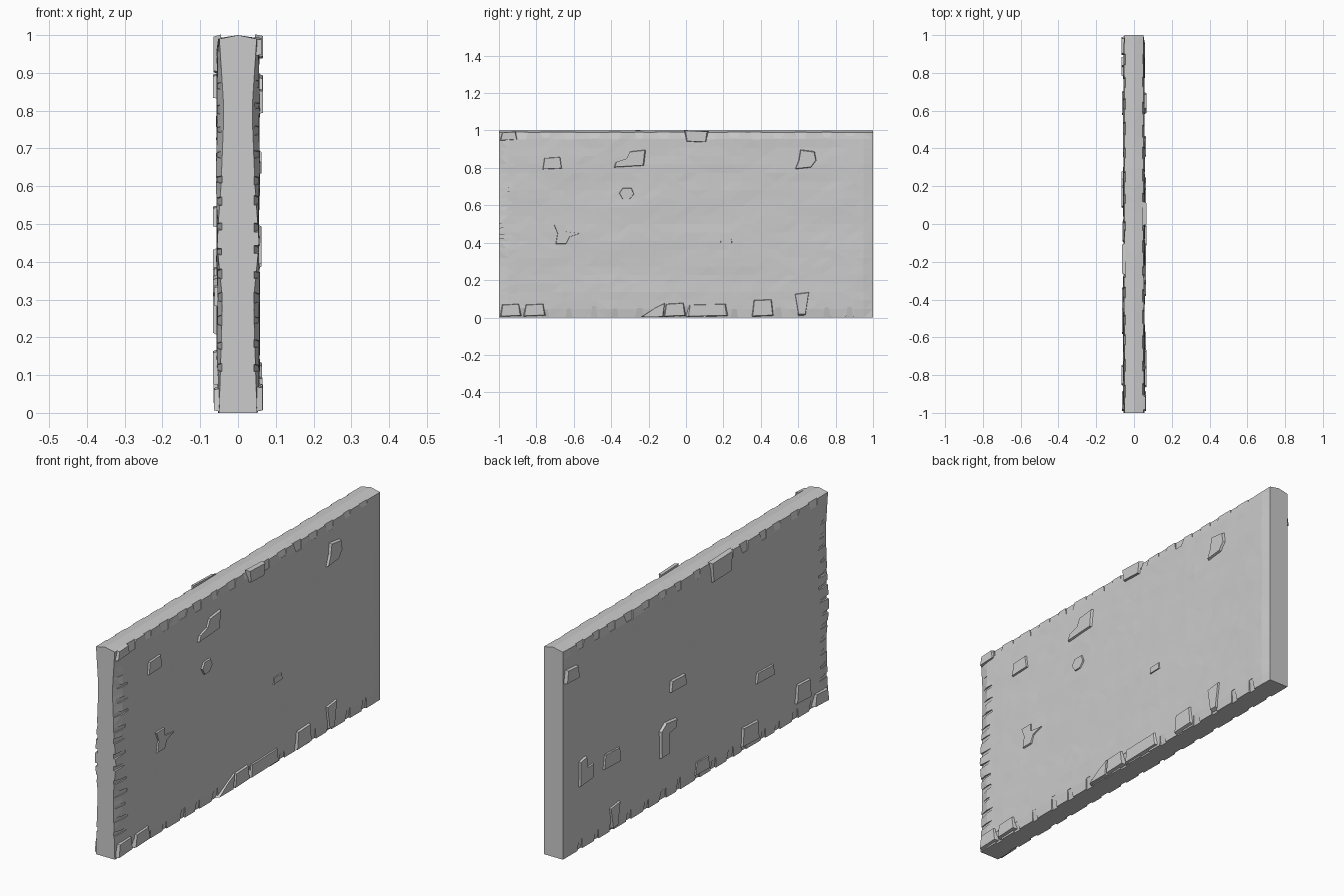
import bpy, bmesh, random
from mathutils import Vector, noise

if "Cube" in bpy.data.objects:
    bpy.data.objects.remove(bpy.data.objects["Cube"])

random.seed(4)


def make_object(name, bm):
    bmesh.ops.recalc_face_normals(bm, faces=bm.faces)
    me = bpy.data.meshes.new(name)
    bm.to_mesh(me)
    bm.free()
    ob = bpy.data.objects.new(name, me)
    bpy.context.collection.objects.link(ob)
    return ob


def lerp_profile(pts, t):
    for (a, va), (b, vb) in zip(pts, pts[1:]):
        if t <= b:
            return va + (vb - va) * (t - a) / (b - a)
    return pts[-1][1]


# Worn half thickness of the slab at its front (-y) end, by height
END = [(0, .05), (.1, .047), (.3, .041), (.45, .056), (.6, .045), (.8, .037), (1, .05)]


def half(y, z, side):
    h = .0555 + .004 * noise.noise(Vector((y * 2.5, z * 9, side * 5.3)))
    h += random.uniform(-.0008, .0008)
    if z > .98 or z < .01:
        h = .051 + .003 * noise.noise(Vector((y * 4, z, side * 3)))
    if y < -.99:
        h = min(h, lerp_profile(END, z))
    elif y > .99:
        h = .05
    return h


# Wall body: cross-section rings lofted along y
ys = [-1, -.95] + [-.9 + i * .06 for i in range(31)] + [.95, 1]
zs = [0, .045] + [.09 + i * .0455 for i in range(19)] + [.955, .99]
bm = bmesh.new()
rings = []
for y in ys:
    dip = .003 * noise.noise(Vector((y * 5, 0, 9)))
    top = lambda z: z + dip if z > .98 else z
    ring = [bm.verts.new((half(y, z, 1), y, top(z))) for z in zs]
    ring.append(bm.verts.new((0, y, 1)))
    ring += [bm.verts.new((-half(y, z, -1), y, top(z))) for z in reversed(zs)]
    rings.append(ring)
for a, b in zip(rings, rings[1:]):
    for i in range(len(a)):
        j = (i + 1) % len(a)
        bm.faces.new((a[i], a[j], b[j], b[i]))
bm.faces.new(rings[0])
bm.faces.new(rings[-1])
bmesh.ops.triangulate(bm, faces=[f for f in bm.faces if len(f.verts) == 4])
wall = make_object("wall_body", bm)

# Wedge-shaped chips cut into the slab borders
cut = bmesh.new()


def chip(side, place, width, length, depth=.013):
    """place(t, d): t along the border, d inwards from it -> (y, z)"""
    vs = []
    for t, d, x in ((-.55, -.01, .054 - depth), (.55, -.01, .054 - depth),
                    (-.3, length, .054), (.3, length, .054)):
        y, z = place(t * width, d)
        vs.append(cut.verts.new((side * x, y, z)))
        vs.append(cut.verts.new((side * .09, y, z)))
    bmesh.ops.convex_hull(cut, input=vs)


for side in (1, -1):
    for i in range(15):
        c = -.875 + i * .125 + random.uniform(-.012, .012)
        chip(side, lambda t, d: (c + t, 1 - d), random.uniform(.05, .08), random.uniform(.035, .05))
        chip(side, lambda t, d: (c + t, d), random.uniform(.03, .06), random.uniform(.04, .065))
    for i in range(13):
        c = .12 + i * .0625 + random.uniform(-.006, .006)
        chip(side, lambda t, d: (-1 + d, c + t), random.uniform(.015, .03), random.uniform(.05, .09))
chips = make_object("chip_cutter", cut)
chips.hide_render = True
chips.hide_set(True)
mod = wall.modifiers.new("chips", 'BOOLEAN')
mod.operation = 'DIFFERENCE'
mod.solver = 'EXACT'
mod.object = chips


# Raised stones: tapered slabs standing slightly proud of the face
def stone(bm, side, pts, height=.064):
    cy = sum(p[0] for p in pts) / len(pts)
    cz = sum(p[1] for p in pts) / len(pts)
    lo = [bm.verts.new((side * .045, y, z)) for y, z in pts]
    hi = [bm.verts.new((side * height, cy + (y - cy) * .88, cz + (z - cz) * .88)) for y, z in pts]
    n = len(pts)
    for i in range(n):
        j = (i + 1) % n
        bm.faces.new((lo[i], lo[j], hi[j], hi[i]))
    bm.faces.new(hi)
    bm.faces.new(lo[::-1])


def block(y0, y1, z0, z1, k=.01):
    return [(y0, z0), (y1, z0 + k * .5), (y1 - k, z1), (y0 + k, z1 - k * .5)]


right = [
    block(-.995, -.88, .003, .075), block(-.87, -.75, .005, .075), block(-.12, .0, .003, .08),
    block(.0, .23, .003, .075), block(.35, .47, .003, .1), block(.0, .11, .94, .997, -.01),
    block(-.995, -.9, .945, .995), block(-.77, -.66, .79, .86), block(.18, .25, .385, .42, .004),
    [(-.24, .003), (-.12, .003), (-.11, .08), (-.17, .05)],
    [(.6, .01), (.64, .01), (.66, .14), (.58, .13)],
    [(-.39, .8), (-.22, .81), (-.21, .9), (-.3, .89), (-.32, .85), (-.38, .83)],
    [(.58, .79), (.67, .8), (.7, .84), (.69, .89), (.61, .9), (.6, .84)],
    [(-.34, .63), (-.3, .63), (-.275, .66), (-.29, .695), (-.34, .695), (-.36, .665)],
    [(-.7, .39), (-.64, .39), (-.62, .43), (-.56, .45), (-.64, .46), (-.64, .5), (-.71, .5), (-.69, .45)],
]
left = [
    block(.89, .995, .83, .9), block(-.26, -.11, .9, .997, -.01), block(.08, .21, .49, .55),
    block(-.59, -.44, .28, .34), block(.57, .71, .31, .39), block(-.47, -.33, .02, .12),
    block(-.86, -.74, .07, .17), block(-.995, -.88, .003, .07), block(-.1, .02, .02, .09),
    [(.6, .01), (.64, .01), (.66, .12), (.58, .13)],
    [(.78, .31), (.89, .3), (.89, .43), (.84, .44), (.83, .38), (.78, .38)],
    [(.22, .2), (.28, .2), (.285, .34), (.24, .37), (.15, .36), (.16, .32), (.22, .31)],
]
for name, side, group in (("right_stones", 1, right), ("left_stones", -1, left)):
    bm = bmesh.new()
    for pts in group:
        stone(bm, side, pts, random.uniform(.061, .067))
    make_object(name, bm)
